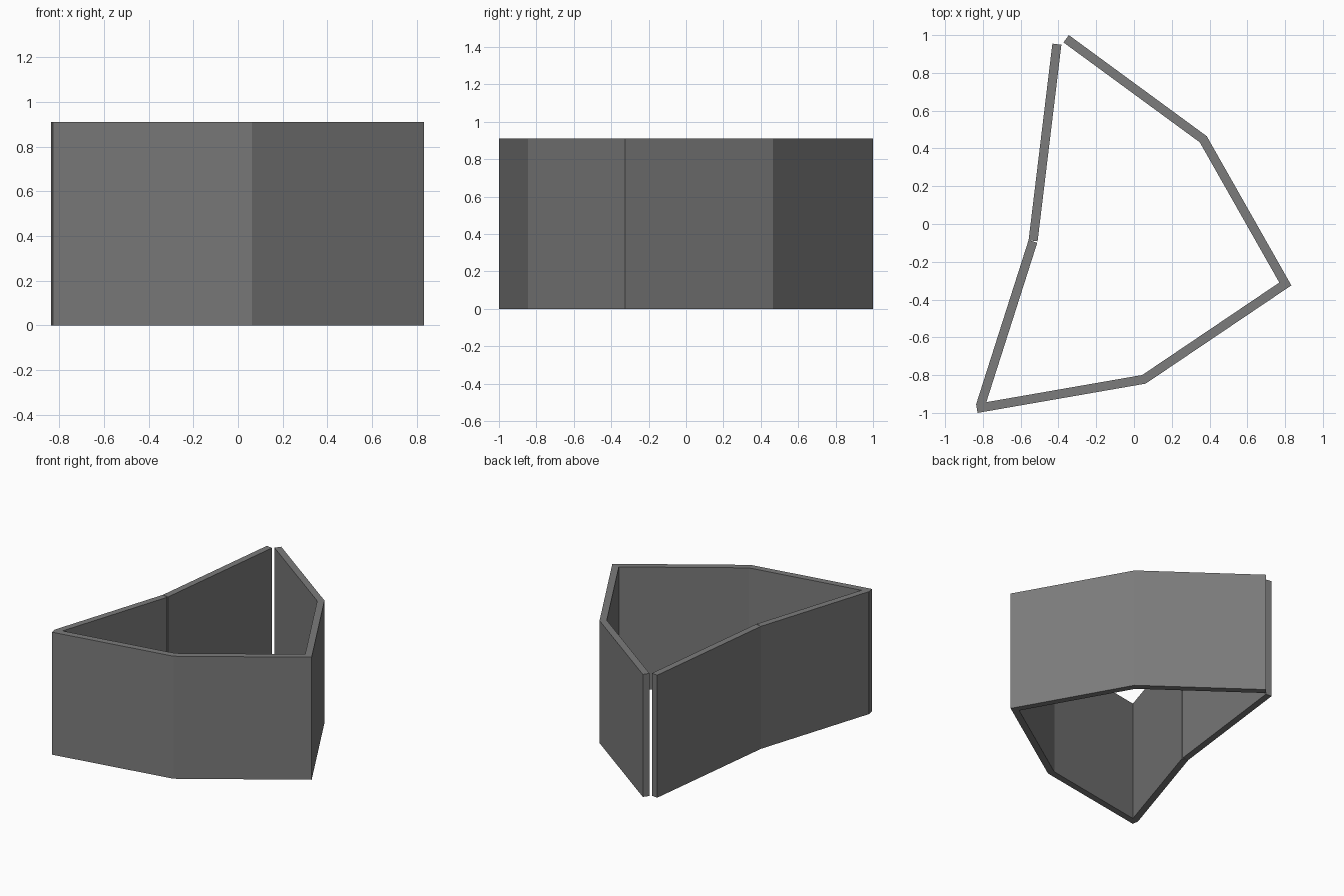
import bpy
import bmesh
from mathutils import Vector

HEIGHT = 0.91
THICK = 0.048

cube = bpy.data.objects.get("Cube")
if cube:
    bpy.data.objects.remove(cube, do_unlink=True)

grey = bpy.data.materials.new("wall grey")
grey.use_nodes = True
colour = (0.2, 0.2, 0.2, 1)
grey.diffuse_color = colour
grey.node_tree.nodes["Principled BSDF"].inputs["Base Color"].default_value = colour


def inner_path(path):
    """Offset an outer clockwise path inward, with mitred bends and square ends."""
    normals = []
    for a, b in zip(path, path[1:]):
        d = (b - a).normalized()
        normals.append(Vector((d.y, -d.x)))
    result = []
    for i, p in enumerate(path):
        n0 = normals[max(i - 1, 0)]
        n1 = normals[min(i, len(normals) - 1)]
        result.append(p + (n0 + n1) * THICK / (1 + n0.dot(n1)))
    return result


def wall(name, points):
    """Build an upright wall of even thickness along its outer edge."""
    outer = [Vector(p) for p in points]
    inner = inner_path(outer)
    bm = bmesh.new()
    rings = [[bm.verts.new((q.x, q.y, z)) for q, z in
              ((o, 0), (i, 0), (i, HEIGHT), (o, HEIGHT))]
             for o, i in zip(outer, inner)]
    for a, b in zip(rings, rings[1:]):
        for k in range(4):
            m = (k + 1) % 4
            bm.faces.new((a[k], a[m], b[m], b[k]))
    bm.faces.new(rings[0])
    bm.faces.new(rings[-1])
    bmesh.ops.recalc_face_normals(bm, faces=bm.faces)
    mesh = bpy.data.meshes.new(name)
    bm.to_mesh(mesh)
    bm.free()
    mesh.materials.append(grey)
    bpy.context.collection.objects.link(bpy.data.objects.new(name, mesh))


# Long bent wall around the front and left side
wall("main_wall", [(-0.345, 1.0), (0.385, 0.465), (0.833, -0.325),
                   (0.062, -0.845), (-0.828, -1.0)])
# Two straight walls on the right side, with a narrow opening at the back
wall("right_front_wall", [(-0.835, -0.952), (-0.558, -0.085)])
wall("right_back_wall", [(-0.558, -0.086), (-0.432, 0.955)])
